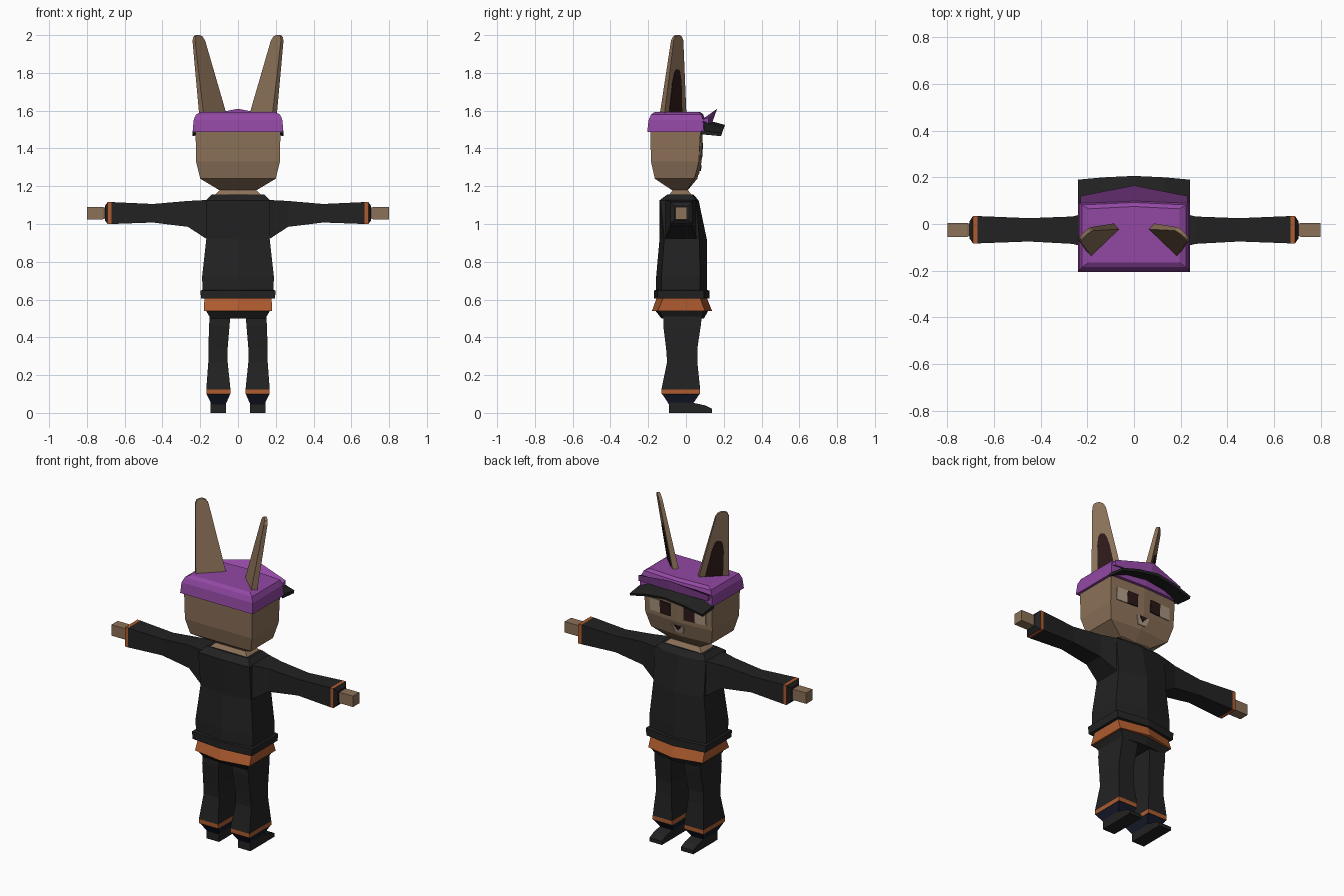
import bpy, bmesh
from mathutils import Vector


def material(name, rgb):
    m = bpy.data.materials.new(name)
    m.diffuse_color = (*rgb, 1)
    return m


BLACK = material("black cloth", (0.016, 0.016, 0.016))
FUR = material("brown fur", (0.26, 0.165, 0.098))
PURPLE = material("purple cap", (0.29, 0.065, 0.37))
ORANGE = material("orange trim", (0.42, 0.105, 0.028))
DARK = material("dark brown", (0.024, 0.009, 0.009))
LIGHT = material("light tan", (0.42, 0.32, 0.23))
NAVY = material("navy sock", (0.008, 0.011, 0.024))


def loft(name, rings, mats, mirror=False):
    """Skin a list of rings; mats is one material or one per segment."""
    if not isinstance(mats, list):
        mats = [mats] * (len(rings) - 1)
    used = list(dict.fromkeys(mats))
    bm = bmesh.new()
    loops = [[bm.verts.new(p) for p in r] for r in rings]
    n = len(loops[0])
    for k, (a, b) in enumerate(zip(loops, loops[1:])):
        for i in range(n):
            j = (i + 1) % n
            bm.faces.new((a[i], a[j], b[j], b[i])).material_index = used.index(mats[k])
    bm.faces.new(loops[0][::-1]).material_index = used.index(mats[0])
    bm.faces.new(loops[-1]).material_index = used.index(mats[-1])
    bmesh.ops.recalc_face_normals(bm, faces=bm.faces)
    me = bpy.data.meshes.new(name)
    bm.to_mesh(me)
    bm.free()
    for m in used:
        me.materials.append(m)
    ob = bpy.data.objects.new(name, me)
    bpy.context.collection.objects.link(ob)
    if mirror:
        ob.modifiers.new("mirror", 'MIRROR').use_mirror_merge = False
    return ob


def rect_z(z, x0, x1, y0, y1):
    return [(x0, y0, z), (x1, y0, z), (x1, y1, z), (x0, y1, z)]


def rect_x(x, y0, y1, z0, z1):
    return [(x, y0, z0), (x, y1, z0), (x, y1, z1), (x, y0, z1)]


def hexa(z, w, y0, y1, back=0.0, front=0.0):
    """Six-sided section with a ridge down the middle of back and front."""
    return [(-w, y0, z), (0, y0 - back, z), (w, y0, z),
            (w, y1, z), (0, y1 + front, z), (-w, y1, z)]


# Head and neck
HEAD = [(1.18, 0.10, -0.075, 0.005, 0.005), (1.24, 0.20, -0.165, 0.045, 0.015),
        (1.33, 0.222, -0.185, 0.068, 0.015), (1.52, 0.225, -0.19, 0.078, 0.012)]
loft("head", [hexa(z, w, a, b, 0, f) for z, w, a, b, f in HEAD], FUR)
loft("neck", [hexa(1.14, 0.14, -0.10, 0.04), hexa(1.18, 0.095, -0.07, 0.01),
              hexa(1.20, 0.095, -0.07, 0.01)], FUR)


def face_y(x, z):
    """Depth of the face surface at x, z."""
    for (z0, w0, _, b0, f0), (z1, w1, _, b1, f1) in zip(HEAD, HEAD[1:]):
        if z0 <= z <= z1:
            t = (z - z0) / (z1 - z0)
            w = w0 + t * (w1 - w0)
            return b0 + t * (b1 - b0) + (f0 + t * (f1 - f0)) * (1 - abs(x) / w)


def face_plate(name, pts, mat, lift, mirror=False):
    loft(name, [[(x, face_y(x, z) + d, z) for x, z in pts] for d in (-0.002, lift)],
         mat, mirror)


# Eyes and muzzle
face_plate("eye_white", [(0.115, 1.355), (0.185, 1.355), (0.185, 1.43), (0.115, 1.43)],
           LIGHT, 0.005, True)
face_plate("eye_pupil", [(0.045, 1.355), (0.115, 1.355), (0.115, 1.43), (0.045, 1.43)],
           DARK, 0.006, True)
face_plate("muzzle", [(-0.028, 1.262), (0.028, 1.262), (0.042, 1.31), (-0.042, 1.31)],
           LIGHT, 0.005)
face_plate("nose", [(0, 1.28), (0.026, 1.309), (-0.026, 1.309)], DARK, 0.0078)

# Cap with raised front flap and visor
loft("cap", [hexa(1.488, 0.24, -0.205, 0.095, 0, 0.01), hexa(1.55, 0.235, -0.198, 0.09, 0, 0.01),
             hexa(1.58, 0.222, -0.185, 0.082, 0, 0.01), hexa(1.593, 0.195, -0.165, 0.065, 0, 0.01)],
     PURPLE)
loft("cap_flap", [[(x, *p) for p in sec] for x, sec in (
    (-0.23, [(0.08, 1.55), (0.12, 1.565), (0.12, 1.53)]),
    (0, [(0.09, 1.55), (0.165, 1.61), (0.14, 1.54)]),
    (0.23, [(0.08, 1.55), (0.12, 1.565), (0.12, 1.53)]))], PURPLE)
VISOR = [(0.24, 0.08, 1.495, 0.19, 1.48), (0.13, 0.085, 1.54, 0.20, 1.508),
         (0, 0.09, 1.555, 0.206, 1.525)]
VISOR += [(-x, *r) for x, *r in VISOR[1::-1]]
loft("visor", [[(x, a, za), (x, b, zb), (x, b - 0.005, zb - 0.015), (x, a, za - 0.02)]
               for x, a, za, b, zb in VISOR], BLACK)

# Ears: tapering slabs turned outward, with a dark inner plate
ALONG, OUT = Vector((-0.72, 0.69, 0)), Vector((0.69, 0.72, 0))
BASE, TIP = Vector((0.134, -0.068, 1.585)), Vector((0.213, -0.045, 2.0))


def ear_ring(t, half, thick, lo=None):
    c = BASE.lerp(TIP, t)
    inner = -thick if lo is None else lo
    return [c + ALONG * s * half + OUT * o
            for s, o in ((-1, inner), (1, inner), (1, thick), (-1, thick))]


loft("ear", [ear_ring(0, 0.084, 0.017), ear_ring(0.93, 0.037, 0.010),
             ear_ring(0.98, 0.026, 0.009), ear_ring(1, 0.010, 0.008)], FUR, True)
loft("inner_ear", [ear_ring(0, 0.050, 0.020, 0.014), ear_ring(0.40, 0.034, 0.0172, 0.011),
                   ear_ring(0.52, 0.022, 0.0163, 0.010), ear_ring(0.56, 0.010, 0.016, 0.010)],
     DARK, True)

# Sweater body with hem
loft("sweater", [hexa(0.605, 0.195, -0.15, 0.095, 0.02, 0.03),
                 hexa(0.648, 0.2, -0.15, 0.095, 0.02, 0.03),
                 hexa(0.65, 0.188, -0.13, 0.075, 0.03, 0.035),
                 hexa(0.72, 0.19, -0.13, 0.075, 0.028, 0.035),
                 hexa(0.92, 0.168, -0.115, 0.07, 0.025, 0.04),
                 hexa(1.125, 0.17, -0.135, 0.055, 0.005, 0.012),
                 hexa(1.155, 0.14, -0.095, 0.03, 0.005, 0.01)], BLACK)

# Sleeves with orange cuff edge, then hands
loft("sleeve", [rect_x(0.10, -0.11, 0.055, 0.90, 1.13), rect_x(0.165, -0.11, 0.055, 0.92, 1.127),
                rect_x(0.265, -0.085, 0.032, 0.985, 1.122),
                rect_x(0.45, -0.075, 0.025, 1.008, 1.106),
                rect_x(0.67, -0.083, 0.034, 1.0, 1.116), rect_x(0.69, -0.083, 0.034, 1.0, 1.116),
                rect_x(0.705, -0.062, 0.012, 1.02, 1.096)],
     [BLACK, BLACK, BLACK, BLACK, ORANGE, BLACK], True)
loft("hand", [rect_x(0.69, -0.045, -0.005, 1.035, 1.08), rect_x(0.715, -0.055, 0.005, 1.025, 1.09),
              rect_x(0.80, -0.055, 0.005, 1.025, 1.09)], FUR, True)

# Orange shirt tail and hips
loft("shirt_tail", [hexa(0.54, 0.18, -0.15, 0.10, 0.03, 0.038),
                    hexa(0.61, 0.178, -0.12, 0.075, 0.035, 0.035)], ORANGE)
loft("hips", [hexa(0.50, 0.145, -0.12, 0.08, 0.01, 0.015),
              hexa(0.545, 0.172, -0.145, 0.095, 0.02, 0.025)], BLACK)

# Trouser legs with orange ankle band and sock
loft("leg", [rect_z(0.045, 0.065, 0.14, -0.09, 0.035), rect_z(0.098, 0.042, 0.165, -0.125, 0.07),
             rect_z(0.1, 0.04, 0.168, -0.13, 0.075), rect_z(0.125, 0.04, 0.168, -0.13, 0.075),
             rect_z(0.27, 0.055, 0.157, -0.10, 0.06), rect_z(0.34, 0.055, 0.157, -0.105, 0.06),
             rect_z(0.46, 0.045, 0.153, -0.12, 0.078), rect_z(0.52, 0.04, 0.15, -0.12, 0.085)],
     [NAVY, BLACK, ORANGE, BLACK, BLACK, BLACK, BLACK], True)

# Shoes
PROFILE = [(-0.09, 0), (0.138, 0), (0.138, 0.022), (0.10, 0.04), (0.03, 0.055), (-0.09, 0.055)]
loft("shoe", [[(x, y, z) for y, z in PROFILE] for x in (0.063, 0.145)], BLACK, True)
